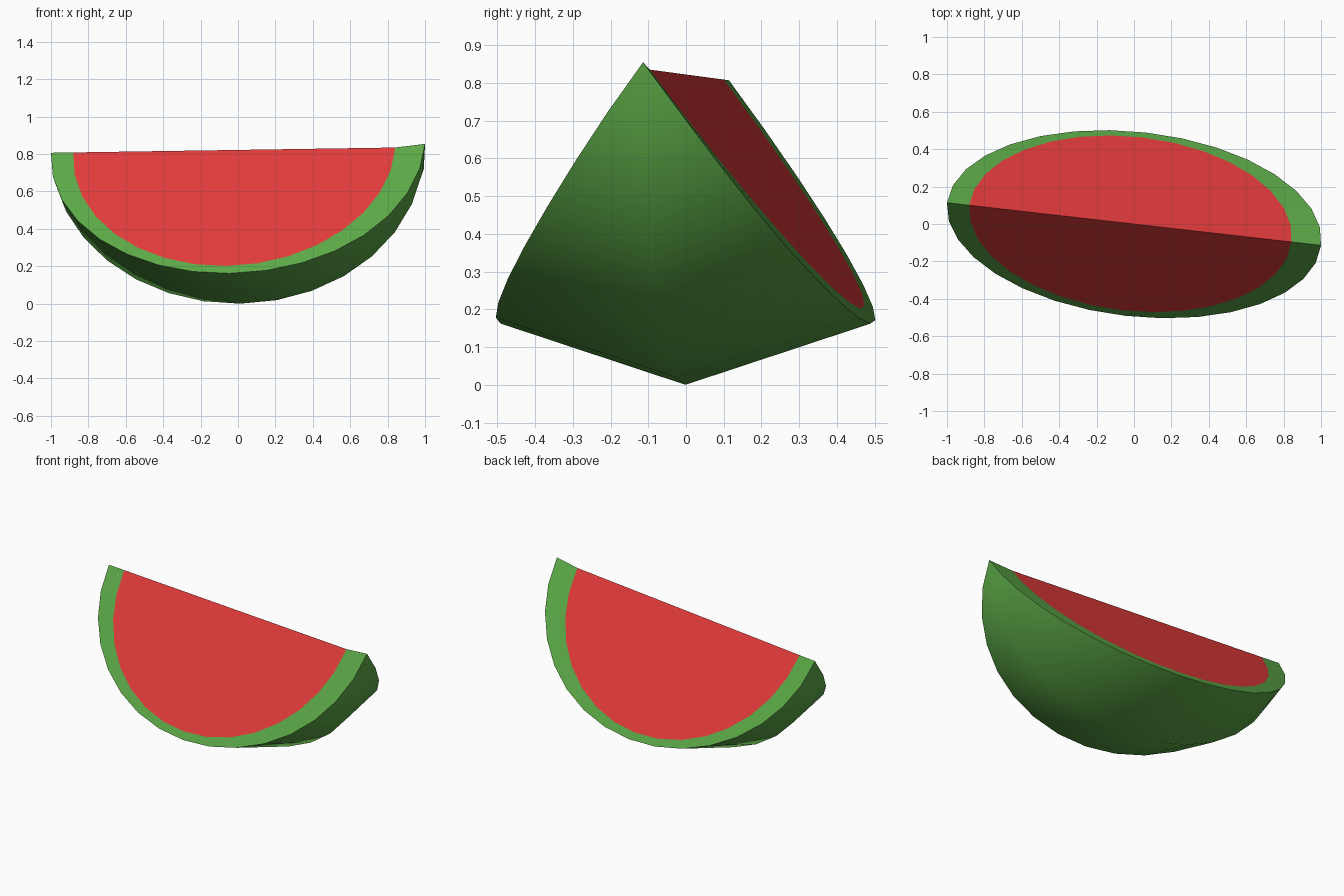
import bpy, bmesh, math
from mathutils import Matrix, Vector

if "Cube" in bpy.data.objects:
    bpy.data.objects.remove(bpy.data.objects["Cube"])

SEG = 16                       # segments along each half-round arc
PLACE = (Matrix.Translation((0, 0, 0.822))
         @ Matrix.Rotation(math.radians(-6.5), 4, 'Z')
         @ Matrix.Rotation(math.radians(-0.87), 4, 'Y'))


def material(name, rgb):
    m = bpy.data.materials.new(name)
    m.diffuse_color = (*rgb, 1)
    m.use_nodes = True
    m.node_tree.nodes["Principled BSDF"].inputs["Base Color"].default_value = m.diffuse_color
    return m


green = material("rind green", (0.105, 0.39, 0.062))
red = material("flesh red", (0.76, 0.043, 0.043))

bm = bmesh.new()


def arc(cx, a, y, z, lift=0.0, ends=None):
    """Half-ellipse hanging from the ridge; ends are shared between arcs."""
    pts = []
    for i in range(SEG + 1):
        if ends and i in (0, SEG):
            pts.append(ends[0 if i == 0 else 1])
            continue
        t = math.pi * i / SEG
        c, s = math.cos(t), math.sin(t)
        p = PLACE @ Vector((cx + a * c, y * s, -z * s))
        p.z += lift * max(0, c) ** 8
        pts.append(bm.verts.new(p))
    return pts


# rind: front edge, keel and back edge arcs
keel = arc(0, 1.0066, 0, 0.822, 0.017)
tips = (keel[0], keel[-1])
front = arc(0, 1.0066, -0.493, 0.66, 0.017, tips)
back = arc(0, 1.0066, 0.493, 0.66, 0.017, tips)

# flesh outlines on the two cut faces, sharing the ridge
flesh_front = arc(-0.02, 0.867, -0.465, 0.62)
flesh_back = arc(-0.02, 0.867, 0.465, 0.62, 0, (flesh_front[0], flesh_front[-1]))


def strip(a, b, smooth):
    for i in range(SEG):
        vs = list(dict.fromkeys((a[i], a[i + 1], b[i + 1], b[i])))
        bm.faces.new(vs).smooth = smooth


strip(front, keel, True)
strip(keel, back, True)
for outer, inner in ((front, flesh_front), (back, flesh_back)):
    strip(outer, inner, False)
    bm.faces.new(inner).material_index = 1

bmesh.ops.recalc_face_normals(bm, faces=bm.faces)
me = bpy.data.meshes.new("melon_slice")
bm.to_mesh(me)
bm.free()
me.materials.append(green)
me.materials.append(red)
bpy.context.collection.objects.link(bpy.data.objects.new("melon_slice", me))
